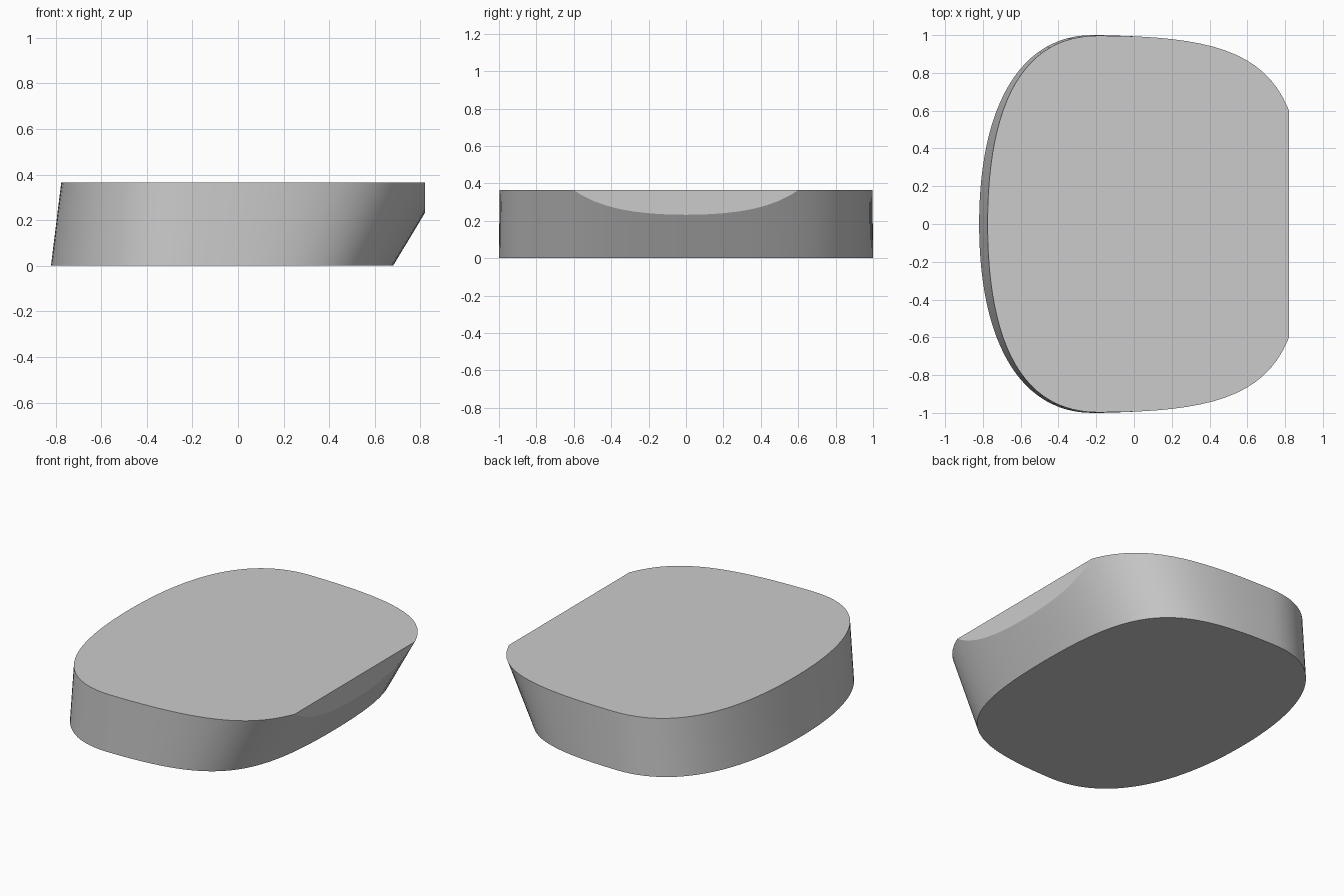
import bpy
import bmesh
import math
from mathutils import Vector
from mathutils.geometry import interpolate_bezier

default = bpy.data.objects.get("Cube")
if default:
    bpy.data.objects.remove(default, do_unlink=True)

HEIGHT = 0.365
CUT_X = 0.82
STEPS = 25


def quarter(tip_x, mid_x, half_y, fullness):
    """Curve from the end of the outline (y = 0) to its widest point."""
    handle_x = mid_x + (tip_x - mid_x) * fullness
    return interpolate_bezier(
        Vector((tip_x, 0, 0)), Vector((tip_x, half_y * fullness, 0)),
        Vector((handle_x, half_y, 0)), Vector((mid_x, half_y, 0)), STEPS)


def outline(right_x, left_x, mid_x, half_y, left_fullness, z):
    """Closed rounded outline, mirrored across y = 0."""
    right = quarter(right_x, mid_x, half_y, 0.81)
    left = quarter(left_x, mid_x, half_y, left_fullness)
    half = right + left[-2::-1]
    mirrored = [Vector((p.x, -p.y, 0)) for p in half[-2:0:-1]]
    return [Vector((p.x, p.y, z)) for p in half + mirrored]


# Flared slab lofted between the bottom and top outlines
bm = bmesh.new()
bottom = [bm.verts.new(p) for p in outline(0.68, -0.82, -0.22, 1.0, 0.63, 0)]
top = [bm.verts.new(p) for p in outline(0.90, -0.775, -0.19, 0.997, 0.66, HEIGHT)]
count = len(bottom)
for i in range(count):
    j = (i + 1) % count
    bm.faces.new((bottom[i], bottom[j], top[j], top[i]))
bm.faces.new(bottom[::-1])
bm.faces.new(top)

# Vertical flat trimmed off the overhanging end
bmesh.ops.bisect_plane(
    bm, geom=bm.verts[:] + bm.edges[:] + bm.faces[:], dist=1e-5,
    plane_co=(CUT_X, 0, 0), plane_no=(1, 0, 0), clear_outer=True)
bmesh.ops.holes_fill(bm, edges=[e for e in bm.edges if e.is_boundary], sides=0)
bmesh.ops.recalc_face_normals(bm, faces=bm.faces[:])

mesh = bpy.data.meshes.new("slab")
bm.to_mesh(mesh)
bm.free()
slab = bpy.data.objects.new("slab", mesh)
bpy.context.collection.objects.link(slab)

# Smooth walls with crisp rims and a crisp trimmed flat
bpy.ops.object.select_all(action="DESELECT")
slab.select_set(True)
bpy.context.view_layer.objects.active = slab
bpy.ops.object.shade_smooth_by_angle(angle=math.radians(20))
